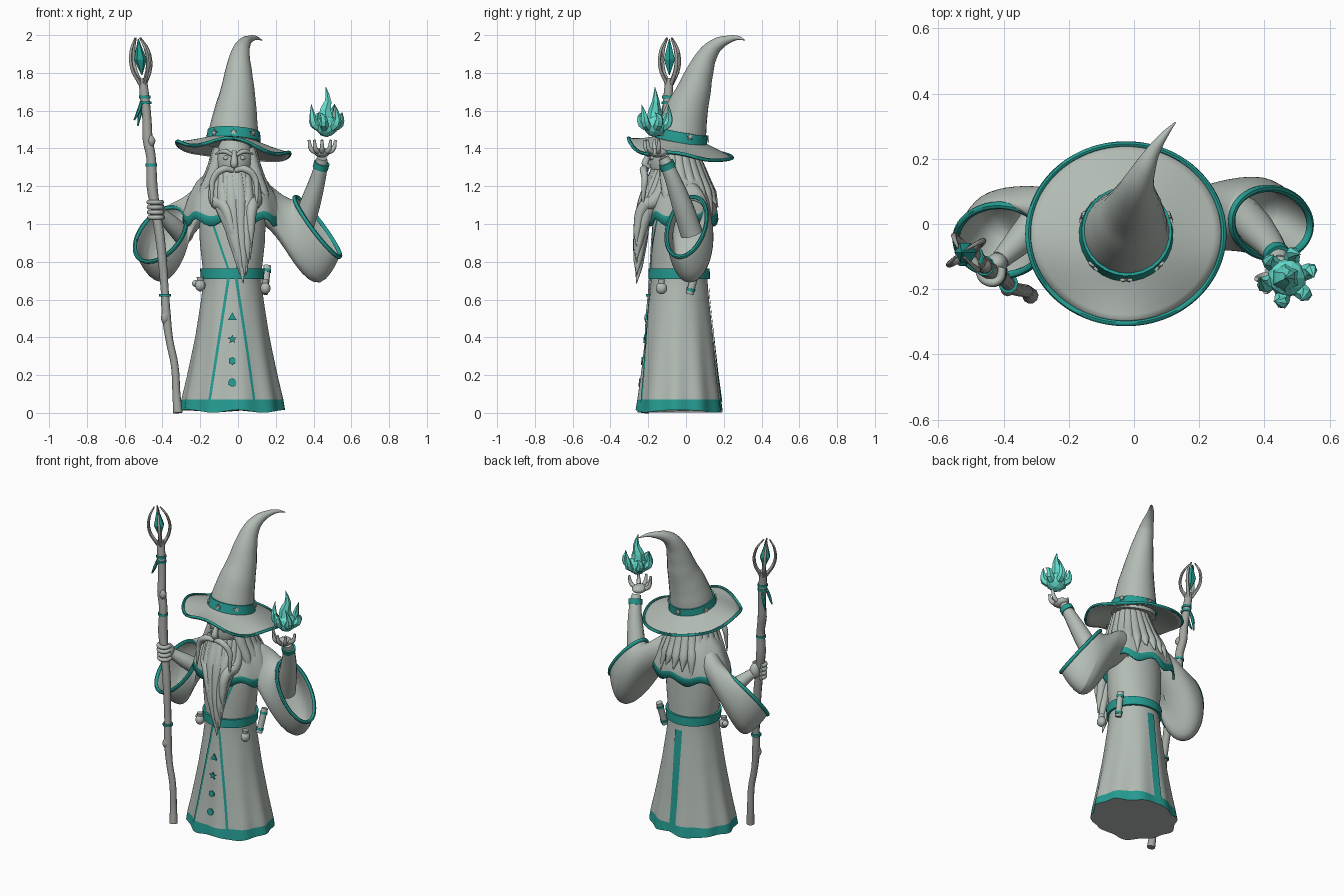
import bpy, bmesh, math, random
from math import sin, cos, pi, radians
from mathutils import Vector

if "Cube" in bpy.data.objects:
    bpy.data.objects.remove(bpy.data.objects["Cube"])

random.seed(4)
CX, CY = -0.03, -0.036         # robe axis


def material(name, rgb):
    m = bpy.data.materials.new(name)
    m.diffuse_color = (*rgb, 1)
    m.use_nodes = True
    m.node_tree.nodes["Principled BSDF"].inputs["Base Color"].default_value = m.diffuse_color
    return m


GREY = material("grey_cloth", (0.45, 0.50, 0.46))
WOOD = material("grey_wood", (0.36, 0.38, 0.35))
TEAL = material("teal_trim", (0.018, 0.33, 0.285))
FLAME = material("light_teal", (0.13, 0.73, 0.62))
FLAT = []                      # objects kept faceted


def add_object(name, bm, *mats):
    me = bpy.data.meshes.new(name)
    bmesh.ops.recalc_face_normals(bm, faces=bm.faces)
    bm.to_mesh(me)
    bm.free()
    for m in mats:
        me.materials.append(m)
    ob = bpy.data.objects.new(name, me)
    bpy.context.collection.objects.link(ob)
    return ob


def loft(name, rings, mats, rule=None, caps=False, closed=True):
    """Skin a list of rings; rule(i) gives the material of row i."""
    bm = bmesh.new()
    vs = [[bm.verts.new(p) for p in r] for r in rings]
    n = len(vs[0])
    for i in range(len(vs) - 1):
        for j in range(n if closed else n - 1):
            k = (j + 1) % n
            f = bm.faces.new((vs[i][j], vs[i][k], vs[i + 1][k], vs[i + 1][j]))
            f.material_index = rule(i) if rule else 0
    if caps:
        bm.faces.new(vs[0])
        bm.faces.new(vs[-1])
    return add_object(name, bm, *mats)


def tubes(name, paths, mat, sides=3, res=4, cyclic=False, flat=False):
    """Tapered tubes through points (x, y, z, radius)."""
    cu = bpy.data.curves.new(name, 'CURVE')
    cu.dimensions, cu.bevel_depth, cu.bevel_resolution = '3D', 1, sides
    cu.use_fill_caps = True
    for pts in paths:
        s = cu.splines.new('BEZIER')
        s.bezier_points.add(len(pts) - 1)
        s.resolution_u, s.use_cyclic_u = res, cyclic
        for b, p in zip(s.bezier_points, pts):
            b.co, b.radius = p[:3], p[3]
            b.handle_left_type = b.handle_right_type = 'AUTO'
    tmp = bpy.data.objects.new(name + "_path", cu)
    bpy.context.collection.objects.link(tmp)
    me = bpy.data.meshes.new_from_object(tmp.evaluated_get(bpy.context.evaluated_depsgraph_get()))
    bpy.data.objects.remove(tmp)
    me.materials.clear()
    me.materials.append(mat)
    ob = bpy.data.objects.new(name, me)
    bpy.context.collection.objects.link(ob)
    if flat:
        FLAT.append(ob)
    return ob


def ball(name, loc, scale, mat):
    bm = bmesh.new()
    bmesh.ops.create_uvsphere(bm, u_segments=20, v_segments=12, radius=1)
    for v in bm.verts:
        v.co = Vector(a * b for a, b in zip(v.co, scale)) + Vector(loc)
    return add_object(name, bm, mat)


def plate(name, loc, normal, n, r_out, r_in, mat):
    """Thin star or polygon emblem."""
    q = Vector(normal).to_track_quat('Z', 'Y')
    rings = [[Vector(loc) + q @ Vector((sin(pi * k / n) * r, cos(pi * k / n) * r, h))
              for k in range(2 * n) for r in [r_in if k % 2 else r_out]] for h in (0, 0.008)]
    FLAT.append(loft(name, rings, [mat], caps=True))


# Robe: profile of (height, x radius, y radius) with pleats below the waist
PROFILE = [(0, .272, .228), (.07, .264, .22), (.2, .235, .202), (.4, .195, .18), (.6, .165, .158),
           (.72, .152, .148), (.9, .172, .145), (1.05, .178, .14), (1.2, .14, .11), (1.32, .06, .06)]


def robe(a, z, off=0):
    for p, q in zip(PROFILE, PROFILE[1:]):
        if z <= q[0] + 1e-6:
            break
    t = (z - p[0]) / (q[0] - p[0])
    k = 1 + 0.03 * max(0, 1 - z / .65) * cos(10 * a + 1)
    return Vector((CX + ((p[1] + (q[1] - p[1]) * t) * k + off) * cos(a),
                   CY + ((p[2] + (q[2] - p[2]) * t) * k + off) * sin(a), z))


def turn(n):
    return [2 * pi * i / n for i in range(n)]


def hem_wave(v):
    if v.z < 0.01:
        v.z += 0.009 + 0.008 * cos(24 * v.x)
    return v


levels = [0, .07] + [.12 + .06 * i for i in range(21)]
loft("robe", [[hem_wave(robe(a, z)) for a in turn(90)] for z in levels], [GREY, TEAL],
     lambda i: 1 if i == 0 else 0, caps=True)
loft("belt", [[robe(a, z, o) for a in turn(48)] for z, o in
              ((.71, 0), (.71, .014), (.765, .014), (.765, 0))], [TEAL])


def strip(name, x0, z0, x1, z1, w, side):
    rows = []
    for i in range(21):
        z, x = z0 + (z1 - z0) * i / 20, x0 + (x1 - x0) * i / 20
        rx = robe(0, z).x - CX
        rows.append([robe(side * math.acos((x + d - CX) / rx), z, .006) for d in (-w, 0, w)])
    loft(name, rows, [TEAL], closed=False)


for s, n in ((-1, "left"), (1, "right")):
    strip("skirt_stripe_" + n, CX + s * .02, .71, CX + s * .118, .06, .007, -1)
    strip("chest_stripe_" + n, CX + s * .02, .76, CX + s * .11, 1.03, .006, -1)
strip("back_stripe", CX, .67, CX, .06, .024, 1)
for z, n, ro, ri in ((.505, 3, .026, .013), (.39, 5, .024, .010), (.275, 6, .021, .017), (.16, 12, .021, .021)):
    p = robe(-pi / 2, z, .001)
    plate("robe_emblem", p, (0, -1, .1), n, ro, ri, TEAL)

# Shoulder cape with a wavy trimmed hem
CAPE = [(1.34, .06, .07), (1.28, .13, .11), (1.22, .19, .14), (1.14, .23, .165),
        (1.08, .247, .178), (1.055, .254, .182), (1.008, .26, .186)]
rings = []
for i, (z, rx, ry) in enumerate(CAPE):
    w = i / 6
    rings.append([(CX + rx * cos(a) * (1 + .02 * w * cos(8 * a)), -.02 + ry * sin(a) * (1 + .03 * w * cos(8 * a)),
                   z + .02 * w * w * cos(8 * a + .6)) for a in turn(64)])
cape = loft("shoulder_cape", rings, [GREY, TEAL], lambda i: int(i == 5))
cape.modifiers.new("thick", 'SOLIDIFY').thickness = 0.01


# Wide sleeves: rings of (centre, half axis, half axis)
def sleeve(name, spec):
    ring = lambda c, A, B, n=24: [Vector(c) + Vector(A) * cos(t) + Vector(B) * sin(t) for t in turn(n)]
    ob = loft(name, [ring(*s) for s in spec], [GREY])
    m = ob.modifiers.new("thick", 'SOLIDIFY')
    m.thickness, m.offset = 0.012, 0
    m = ob.modifiers.new("smooth", 'SUBSURF')
    m.levels = m.render_levels = 2
    tubes(name + "_trim", [[(*p, .0115) for p in ring(*spec[-1])]], TEAL, 2, 3, True)


sleeve("sleeve_right", [((.08, -.01, 1.14), (0, 0, -.10), (0, .09, 0)),
                        ((.19, .01, 1.08), (.02, 0, -.125), (.02, .1, .01)),
                        ((.265, .03, .96), (.06, 0, -.2), (.025, .105, .02)),
                        ((.37, .035, .88), (.07, .005, -.235), (.03, .112, .02)),
                        ((.42, .003, .985), (.12, -.015, -.155), (.01, .105, .033))])
sleeve("sleeve_left", [((-.14, -.01, 1.14), (0, 0, -.10), (0, -.09, 0)),
                       ((-.24, .01, 1.07), (-.02, 0, -.125), (.02, -.1, 0)),
                       ((-.31, .02, .95), (-.05, -.005, -.195), (.06, -.095, 0)),
                       ((-.375, .005, .885), (-.045, -.025, -.225), (.1, -.085, -.01)),
                       ((-.41, -.05, .945), (-.08, -.085, -.143), (.11, -.065, -.02))])

# Forearms, cuff and hands
tubes("forearm_right", [[(.33, .03, .95, .06), (.38, -.02, 1.1, .055), (.44, -.1, 1.31, .035), (.445, -.12, 1.35, .028)]], GREY, 5)
tubes("cuff_right", [[(.436, -.093, 1.295, .042), (.444, -.106, 1.325, .042)]], TEAL, 5)
ball("palm_right", (.445, -.148, 1.378), (.042, .05, .026), GREY)
tubes("fingers_right", [[(.445 + .02 * cos(a), -.15 + .02 * sin(a), 1.375, .014),
                         (.445 + .058 * cos(a), -.15 + .058 * sin(a), 1.395, .013),
                         (.445 + .072 * cos(a), -.15 + .072 * sin(a), 1.445, .007)]
                        for a in (radians(d) for d in (-165, -125, -90, -50, 5))], GREY)
tubes("forearm_left", [[(-.28, .03, .93, .055), (-.35, -.05, 1.0, .045), (-.41, -.11, 1.06, .03)]], GREY, 5)
ball("palm_left", (-.42, -.12, 1.075), (.032, .032, .05), GREY)
tubes("fingers_left", [[(-.435 + .035 * cos(a) - .05 * (z - 1.07), -.145 + .035 * sin(a), z, .013)
                        for a in (radians(d) for d in (20, -50, -110, -170, -220))]
                       for z in (1.035, 1.062, 1.089, 1.116)], GREY)

# Head, face, beard and hair
ball("head", (-.02, -.085, 1.34), (.1, .11, .14), GREY)
tubes("nose", [[(-.02, -.185, 1.385, .012), (-.02, -.21, 1.34, .018), (-.02, -.215, 1.315, .02), (-.02, -.19, 1.30, .012)]], GREY)
mirror = lambda pts: [[(-.02 + s * x, y, z, r) for x, y, z, r in pts] for s in (-1, 1)]
for s in (-1, 1):
    ball("eye", (-.02 + s * .042, -.178, 1.35), (.018, .012, .012), GREY)
tubes("eyebrows", mirror([(.012, -.2, 1.365, .01), (.05, -.195, 1.385, .013), (.1, -.165, 1.37, .004)]), GREY)
tubes("moustache", mirror([(.005, -.212, 1.285, .014), (.06, -.225, 1.29, .02), (.11, -.218, 1.24, .018),
                           (.118, -.225, 1.16, .011), (.12, -.23, 1.09, .003)]), GREY)
beard = []
for i in range(-5, 6):
    u = i / 5
    d = .008 * (i % 2)
    tip = .685 + .17 * abs(u) ** 1.4 + .025 * (i % 2)
    beard.append([(-.02 + u * .095, -.16 + .06 * u * u, 1.28, .03), (-.012 + u * .1, -.21 + .05 * u * u - d, 1.12, .039),
                  (.0 + u * .075, -.238 + .03 * u * u - d, tip + .22, .034), (.018 + u * .05, -.25 - d, tip + .09, .021),
                  (.028 + u * .045, -.262, tip, .002)])
tubes("beard", beard, GREY, 3, 6)
hair = []
for i in range(15):
    a = radians(-25 + 230 * i / 14)
    e = random.uniform(-.06, .05)
    hair.append([(-.02 + .085 * cos(a), -.06 + .09 * sin(a), 1.4, .032), (-.02 + .12 * cos(a), -.05 + .13 * sin(a), 1.27, .036),
                 (-.025 + .175 * cos(a), -.03 + .165 * sin(a), 1.16, .03), (-.025 + .21 * cos(a), -.02 + .19 * sin(a), 1.06 + e, .002)])
tubes("hair", hair, GREY, 3, 5)


# Hat: drooping brim, wavy at the front, and a bent cone
def brim(a, t):
    x, y = (.12 + .18 * t) * cos(a), (.12 + .155 * t) * sin(a)
    wave = .026 * t * t * cos(4 * a) * (1 - sin(a)) / 2
    return (-.025 + x, -.03 + y, 1.45 - .1 * x - .14 * y - .06 * t + wave)


hat_brim = loft("hat_brim", [[brim(a, t / 6) for a in turn(64)] for t in range(7)], [GREY])
hat_brim.modifiers.new("thick", 'SOLIDIFY').thickness = 0.012
tubes("hat_brim_trim", [[(*brim(a, 1), .009) for a in turn(48)]], TEAL, 2, 2, True)
tubes("hat_cone", [[(-.025, -.037, 1.42, .138), (-.022, -.02, 1.5, .13), (-.012, .005, 1.6, .113), (-.002, .04, 1.7, .092),
                    (.003, .072, 1.8, .073), (.012, .118, 1.9, .051), (.03, .165, 1.95, .036),
                    (.06, .225, 1.977, .021), (.095, .275, 1.985, .011), (.127, .312, 1.973, .002)]], GREY, 10, 6)
tubes("hat_band", [[(-.025, -.033, 1.438, .146), (-.022, -.023, 1.492, .139)]], TEAL, 12)
for d in (-135, -90, -45, 20, 90, 160):
    a = radians(d)
    plate("hat_star", (-.024 + .140 * cos(a), -.028 + .140 * sin(a), 1.468 - .02 * sin(a)), (cos(a), sin(a), .1), 5, .02, .009, GREY)

# Staff with knots, bands, cage and crystal
STAFF = [(-.318, -.22, .0, .025), (-.326, -.21, .1, .021), (-.335, -.205, .25, .02), (-.362, -.2, .38, .02), (-.38, -.19, .52, .024),
         (-.388, -.18, .65, .021), (-.412, -.16, .92, .025), (-.437, -.146, 1.08, .025), (-.455, -.135, 1.2, .029),
         (-.46, -.125, 1.35, .025), (-.478, -.115, 1.45, .027), (-.482, -.105, 1.55, .024), (-.495, -.095, 1.68, .025),
         (-.505, -.088, 1.77, .022)]
tubes("staff", [STAFF], WOOD, 3)
tubes("staff_knots", [[(-.47, -.12, 1.40, .01), (-.458, -.13, 1.44, .022), (-.47, -.12, 1.47, .01)],
                      [(-.375, -.19, .46, .01), (-.388, -.2, .5, .022), (-.378, -.19, .55, .01)]], WOOD)
tubes("staff_bands", [[(x, y, z, .031), (x, y, z + .014, .031)] for x, y, z in
                      ((-.386, -.182, .615), (-.459, -.128, 1.305), (-.49, -.1, 1.635), (-.493, -.097, 1.665))], TEAL)
tubes("staff_ribbons", [[(-.51, -.11, 1.65, .008), (-.525, -.12, 1.6, .011), (-.55, -.115, 1.55, .004)],
                        [(-.5, -.08, 1.65, .008), (-.52, -.07, 1.58, .011), (-.53, -.075, 1.52, .004)]], TEAL, 1)
tubes("staff_cage", [[(-.505 + .014 * cos(a), -.088 + .014 * sin(a), 1.74, .012),
                      (-.513 + .06 * cos(a), -.088 + .06 * sin(a), 1.83, .01),
                      (-.52 + .055 * cos(a), -.088 + .055 * sin(a), 1.92, .008),
                      (-.53 + .018 * cos(a), -.088 + .018 * sin(a), 1.985, .004)]
                     for a in (radians(d) for d in (35, 125, 215, 305))], WOOD, 2)
FLAT.append(loft("staff_crystal", [[(-.518 - .1 * (z - 1.88) + r * cos(a), -.088 + r * sin(a), z) for a in turn(6)]
                                   for z, r in ((1.79, .003), (1.87, .034), (1.98, .002))], [TEAL], caps=True))

# Magic flame: faceted core and licking, curling tongues
bm = bmesh.new()
bmesh.ops.create_icosphere(bm, subdivisions=2, radius=.06)
bmesh.ops.translate(bm, verts=bm.verts, vec=(.47, -.165, 1.52))
FLAT.append(add_object("flame_core", bm, FLAME))
tongues = [[(.47, -.165, 1.53, .05), (.463, -.165, 1.6, .034), (.477, -.16, 1.65, .02), (.465, -.165, 1.725, .001)]]
for i in range(6):
    a = 2 * pi * i / 6 + .2
    h = 1.59 + .045 * (i % 2)
    tongues.append([(.47 + r * cos(a + b), -.165 + r * sin(a + b), z, w) for r, b, z, w in
                    ((.035, 0, 1.51, .024), (.07, .1, 1.53, .024), (.078, .1, 1.565, .018), (.082, -.2, h, .001))])
tubes("flame_tongues", tongues, FLAME, 1, 2, flat=True)

# Belt pouches and scroll
for p in ((-.2, -.11, .675), (.145, -.13, .66)):
    ball("pouch", p, (.027, .03, .032), GREY)
    tubes("pouch_neck", [[(*p[:2], p[2] + .02, .016), (*p[:2], p[2] + .045, .019)]], GREY)
ball("small_pouch", (-.225, -.09, .685), (.018, .02, .018), GREY)
tubes("scroll", [[(.14, .02, .63, .02), (.155, .06, .78, .02)]], GREY)
tubes("scroll_bands", [[(.14 + .1 * t, .02 + .27 * t, .63 + t, .023), (.1415 + .1 * t, .024 + .27 * t, .645 + t, .023)]
                       for t in (.015, .115)], TEAL)

# Smooth rounded parts, keep crystals and emblems faceted
for ob in bpy.context.scene.objects:
    ob.select_set(ob not in FLAT)
    if ob not in FLAT:
        bpy.context.view_layer.objects.active = ob
bpy.ops.object.shade_smooth_by_angle(angle=radians(45))
for ob in FLAT:
    for p in ob.data.polygons:
        p.use_smooth = False
